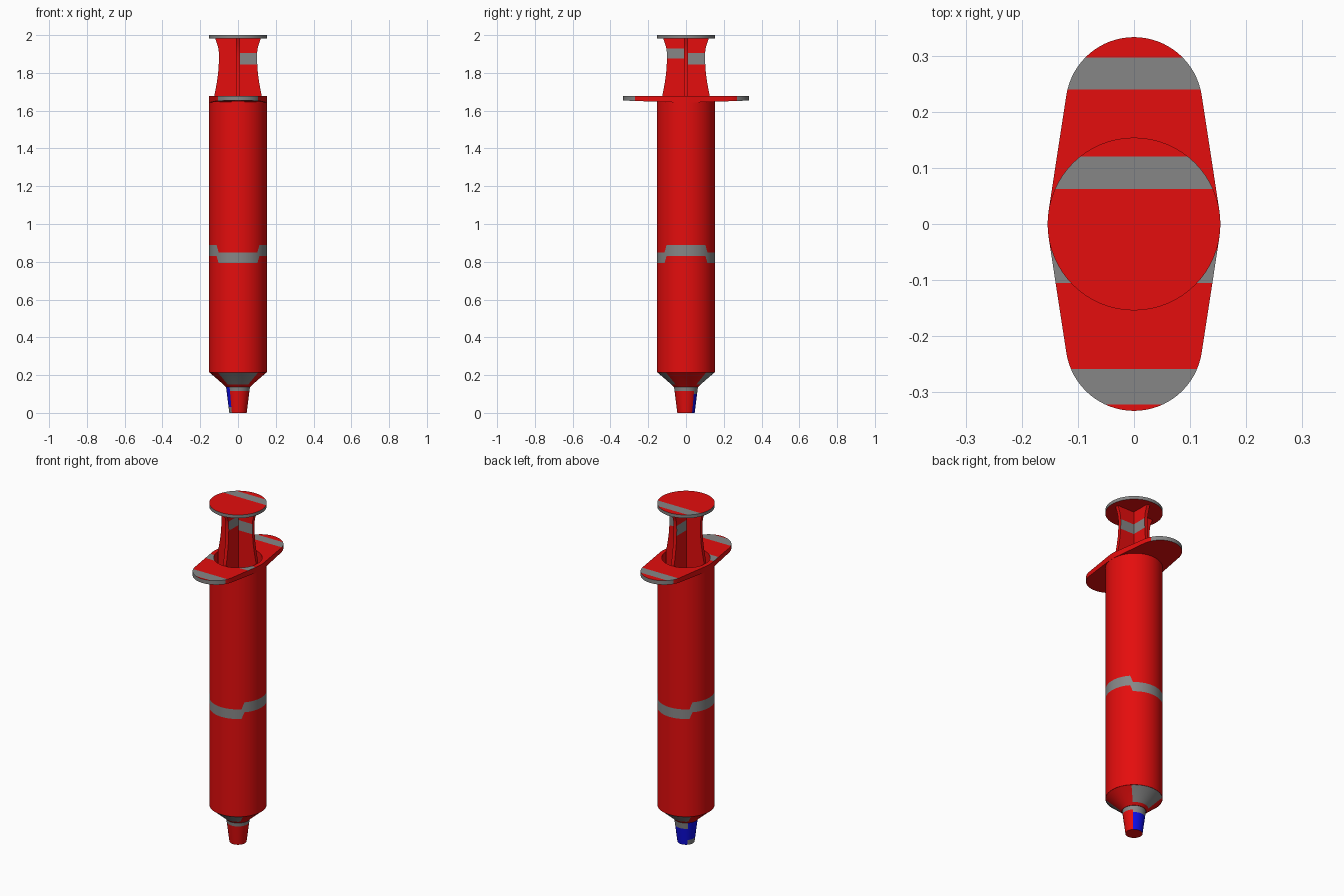
import bpy, bmesh, math
from mathutils import Vector, Matrix

if "Cube" in bpy.data.objects:
    bpy.data.objects.remove(bpy.data.objects["Cube"])

RED, GREY, BLUE = 0, 1, 2
mats = []
for name, col in (("red", (0.78, 0.004, 0.004, 1)), ("grey", (0.24, 0.24, 0.24, 1)),
                  ("blue", (0.004, 0.004, 0.78, 1))):
    m = bpy.data.materials.new(name)
    m.diffuse_color = col
    m.use_nodes = True
    m.node_tree.nodes["Principled BSDF"].inputs["Base Color"].default_value = m.diffuse_color
    mats.append(m)


def loft(name, rings, rule, wrap=False, cuts=(), turn=0.0):
    """Skin equal-sized rings of points, cut at y values, colour faces by rule."""
    bm = bmesh.new()
    vs = [[bm.verts.new(p) for p in ring] for ring in rings]
    n = len(vs[0])
    pairs = list(zip(vs, vs[1:])) + ([(vs[-1], vs[0])] if wrap else [])
    for a, b in pairs:
        for i in range(n):
            j = (i + 1) % n
            bm.faces.new((a[i], a[j], b[j], b[i]))
    if not wrap:
        bm.faces.new(vs[0][::-1])
        bm.faces.new(vs[-1])
    for y in cuts:
        bmesh.ops.bisect_plane(bm, geom=bm.verts[:] + bm.edges[:] + bm.faces[:],
                               plane_co=(0, y, 0), plane_no=(0, 1, 0))
    bmesh.ops.recalc_face_normals(bm, faces=bm.faces[:])
    bm.normal_update()
    for f in bm.faces:
        f.material_index = rule(f.calc_center_median(), f.normal)
    bm.transform(Matrix.Rotation(turn, 4, 'Z'))
    me = bpy.data.meshes.new(name)
    bm.to_mesh(me)
    bm.free()
    ob = bpy.data.objects.new(name, me)
    bpy.context.collection.objects.link(ob)
    for m in mats:
        me.materials.append(m)
    bpy.ops.object.select_all(action='DESELECT')
    ob.select_set(True)
    bpy.context.view_layer.objects.active = ob
    bpy.ops.object.shade_smooth_by_angle(angle=math.radians(30))
    return ob


def circle(r, z, n=64, offset=0.0, lift=0.0):
    """Circle whose left and right quarters may be lifted."""
    pts = []
    for i in range(n):
        t = 2 * math.pi * (i + offset) / n
        x, y = math.cos(t), math.sin(t)
        pts.append(Vector((r * x, r * y, z + (lift if abs(x) > abs(y) else 0))))
    return pts


def side(c):
    if abs(c.x) > abs(c.y):
        return "right" if c.x > 0 else "left"
    return "back" if c.y > 0 else "front"


def between(v, lo, hi):
    return lo < v < hi


# Hollow barrel with a stepped grey band
loft("barrel", [circle(0.153, 0.215, offset=.5), circle(0.153, 0.793, offset=.5, lift=.038),
                circle(0.153, 0.85, offset=.5, lift=.04), circle(0.153, 1.66, offset=.5),
                circle(0.13, 1.676, offset=.5), circle(0.13, 0.3, offset=.5)],
     lambda c, n: GREY if between(c.z, 0.8, 0.89) and c.xy.length > 0.14 else RED)

# Shoulder cone, grey to the front and back
loft("shoulder", [circle(0.066, 0.138), circle(0.078, 0.151), circle(0.153, 0.216)],
     lambda c, n: GREY if side(c) in ("front", "back") and between(c.z, 0.155, 0.21) else RED)


# Nozzle
def nozzle_rule(c, n):
    if abs(n.z) > 0.7:
        return RED
    s = side(c)
    if s == "left":
        return BLUE if c.z > 0.03 else GREY
    if s == "back":
        return BLUE if c.z < 0.1 else GREY
    return GREY if c.z > 0.115 else RED


loft("nozzle", [circle(0.046 + 0.125 * z, z) for z in (0, 0.03, 0.1, 0.115, 0.14)], nozzle_rule)

# Finger flange: rounded bar outline around the barrel mouth
R, r, d = 0.154, 0.122, 0.211
a = math.asin((R - r) / d)
p0 = Vector((R * math.cos(a), R * math.sin(a)))
p1 = Vector((r * math.cos(a), d + r * math.sin(a)))
q = [Vector((R, 0))] + [p0.lerp(p1, i / 12) for i in range(12)]
for i in range(17):
    t = a + (math.pi / 2 - a) * i / 16
    q.append(Vector((r * math.cos(t), d + r * math.sin(t))))
outline = (q + [Vector((-p.x, p.y)) for p in q[-2::-1]] + [-p for p in q[1:]]
           + [Vector((p.x, -p.y)) for p in q[-2:0:-1]])


def under(y):
    return 1.642 + 0.035 * abs(y)


hole = [p.normalized() * 0.13 for p in outline]


def flange_rule(c, n):
    if n.z > 0.7:
        bands = ((0.24, 0.297), (-0.105, -0.047), (-0.322, -0.258))
        return GREY if any(between(c.y, *b) for b in bands) else RED
    return GREY if abs(n.z) < 0.5 and abs(n.y) > 0.5 and abs(c.y) > 0.2 else RED


loft("finger_flange", [[Vector((p.x, p.y, 1.677)) for p in hole],
                       [Vector((p.x, p.y, 1.677)) for p in outline],
                       [Vector((p.x, p.y, under(p.y))) for p in outline],
                       [Vector((p.x, p.y, under(p.y))) for p in hole]],
     flange_rule, wrap=True, cuts=(0.24, 0.297, -0.105, -0.047, -0.322, -0.258))

# Plunger ribs: four waisted plates forming a cross
waist = ((1.0, .125), (1.68, .125), (1.71, .119), (1.75, .112), (1.8, .105), (1.845, .102),
         (1.875, .1005), (1.905, .101), (1.93, .104), (1.955, .111), (1.985, .122))
for i, (name, band) in enumerate((("right", (1.845, 1.905)), ("back", (1.845, 1.905)),
                                  ("left", (0, 0)), ("front", (1.875, 1.93)))):
    rings = [[Vector((0, -.01, z)), Vector((w, -.01, z)), Vector((w, .01, z)), Vector((0, .01, z))]
             for z, w in waist]
    loft("plunger_rib_" + name, rings,
         lambda c, n, b=band: GREY if abs(n.y) > 0.7 and between(c.z, *b) else RED,
         turn=i * math.pi / 2)

# Piston inside the barrel
loft("piston", [circle(0.128, 0.95), circle(0.128, 1.0)], lambda c, n: RED)


# Thumb disc with grey rim and stripe
def disc_rule(c, n):
    if abs(n.z) < 0.5:
        return GREY
    return GREY if n.z > 0 and between(c.y, 0.062, 0.12) else RED


loft("thumb_disc", [circle(0.154, 1.981), circle(0.154, 2.0)], disc_rule, cuts=(0.062, 0.12))
